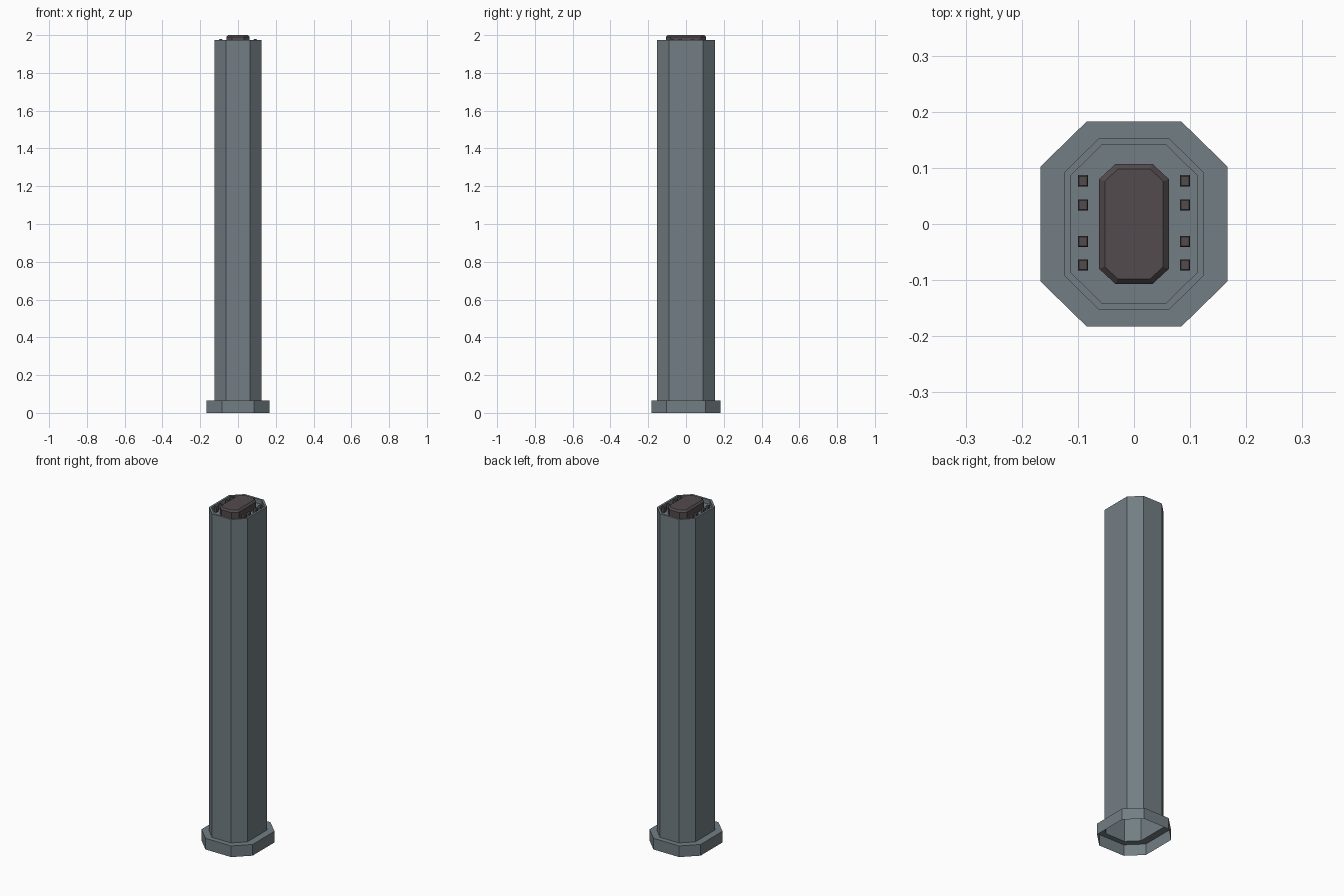
import bpy
import bmesh

if "Cube" in bpy.data.objects:
    bpy.data.objects.remove(bpy.data.objects["Cube"])


def material(name, color):
    m = bpy.data.materials.new(name)
    m.diffuse_color = (*color, 1)
    m.use_nodes = True
    m.node_tree.nodes["Principled BSDF"].inputs["Base Color"].default_value = m.diffuse_color
    return m


STEEL = material("blue_grey", (0.17, 0.21, 0.23))
DARK = material("dark_brown_grey", (0.085, 0.07, 0.075))


def outline(x, y, cx, cy):
    """Chamfered rectangle with half sizes x, y; flat sides end at cx, cy."""
    if cx == x:
        return [(x, y), (-x, y), (-x, -y), (x, -y)]
    return [(x, cy), (cx, y), (-cx, y), (-x, cy),
            (-x, -cy), (-cx, -y), (cx, -y), (x, -cy)]


def loft(name, sections, mat, location=(0, 0, 0)):
    """Join outlines upward along the surface and cap the last one."""
    bm = bmesh.new()
    rings = [[bm.verts.new((px, py, z)) for px, py in outline(*s)]
             for z, *s in sections]
    for a, b in zip(rings, rings[1:]):
        n = len(a)
        for i in range(n):
            j = (i + 1) % n
            bm.faces.new((a[i], a[j], b[j], b[i]))
    bm.faces.new(rings[-1])
    me = bpy.data.meshes.new(name)
    bm.to_mesh(me)
    bm.free()
    me.materials.append(mat)
    ob = bpy.data.objects.new(name, me)
    ob.location = location
    bpy.context.collection.objects.link(ob)
    return ob


FLOOR = 1.95

# Hollow column: open foot, ledge, shaft, rim and recessed top
loft("column_shell", [
    (0.0, 0.167, 0.183, 0.084, 0.102),
    (0.066, 0.167, 0.183, 0.084, 0.102),
    (0.066, 0.125, 0.153, 0.0625, 0.091),
    (1.975, 0.125, 0.153, 0.0625, 0.091),
    (1.975, 0.113, 0.141, 0.057, 0.086),
    (FLOOR, 0.113, 0.141, 0.057, 0.086),
], STEEL)

# Raised cap with bevelled edge
loft("top_cap", [
    (FLOOR, 0.062, 0.107, 0.033, 0.08),
    (1.99, 0.062, 0.107, 0.033, 0.08),
    (2.0, 0.052, 0.098, 0.029, 0.076),
], DARK)

# Two rows of small studs beside the cap
for side in (-1, 1):
    for i, y in enumerate((-0.073, -0.031, 0.034, 0.077)):
        loft(f"stud_{'left' if side < 0 else 'right'}_{i + 1}", [
            (FLOOR, 0.009, 0.01, 0.009, 0.01),
            (1.976, 0.009, 0.01, 0.009, 0.01),
            (1.979, 0.007, 0.008, 0.007, 0.008),
        ], DARK, (side * 0.091, y, 0))
